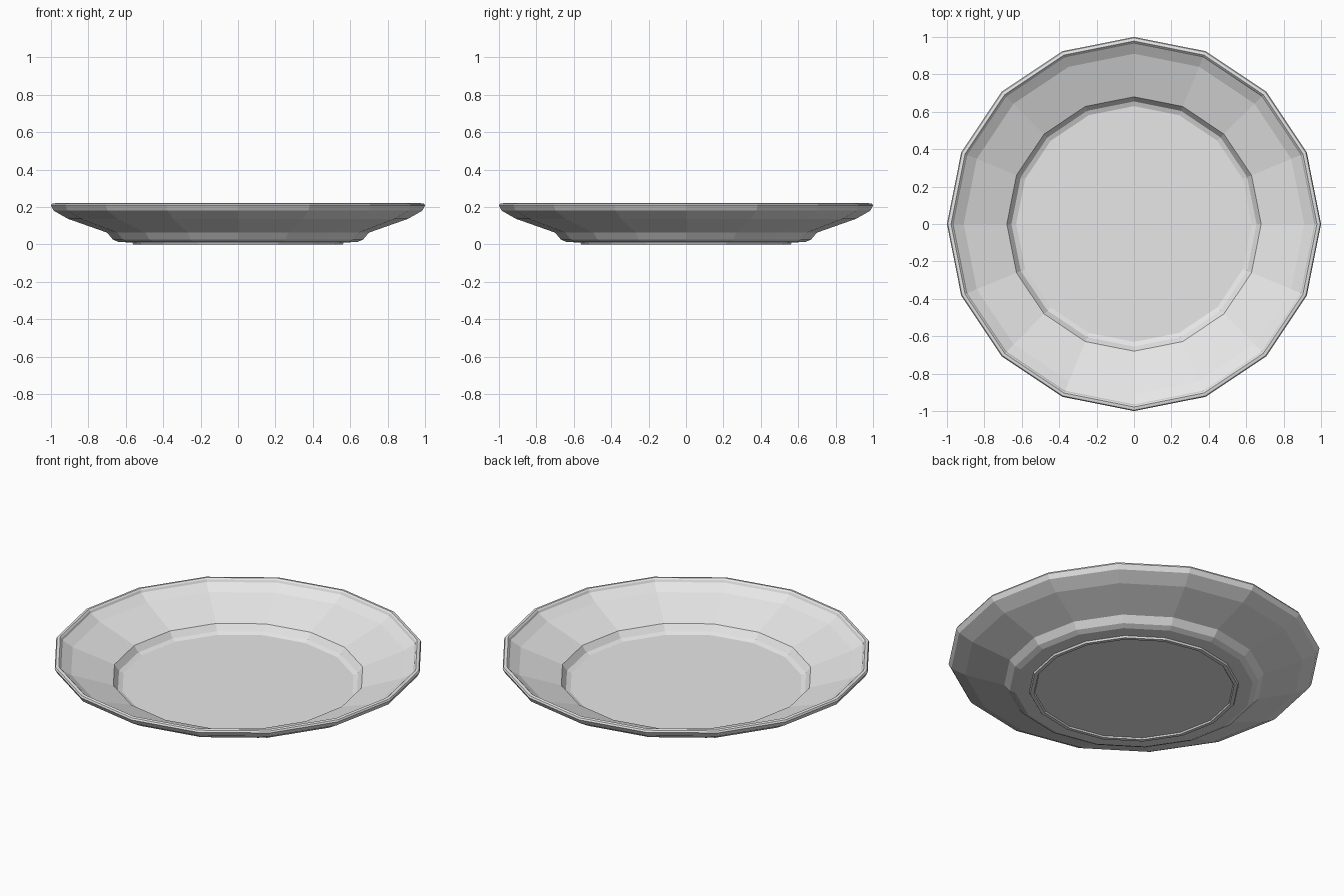
import bpy, bmesh, math

SIDES = 16

cube = bpy.data.objects.get("Cube")
if cube:
    bpy.data.objects.remove(cube, do_unlink=True)

grey = bpy.data.materials.new("light grey ceramic")
grey.use_nodes = True
grey.diffuse_color = (0.8, 0.8, 0.8, 1)
grey.node_tree.nodes["Principled BSDF"].inputs["Base Color"].default_value = (0.8, 0.8, 0.8, 1)


def lathe(name, profile, material):
    """Spin a (radius, height) profile into a closed faceted solid."""
    bm = bmesh.new()
    rings = []
    for r, z in profile:
        rings.append([bm.verts.new((r * math.cos(math.tau * i / SIDES),
                                    r * math.sin(math.tau * i / SIDES), z))
                      for i in range(SIDES)])
    for low, high in zip(rings, rings[1:]):
        for i in range(SIDES):
            j = (i + 1) % SIDES
            bm.faces.new((low[i], low[j], high[j], high[i]))
    bm.faces.new(rings[0][::-1])
    bm.faces.new(rings[-1])
    bmesh.ops.recalc_face_normals(bm, faces=bm.faces)
    mesh = bpy.data.meshes.new(name)
    bm.to_mesh(mesh)
    bm.free()
    mesh.materials.append(material)
    obj = bpy.data.objects.new(name, mesh)
    bpy.context.collection.objects.link(obj)
    return obj


# underside and foot, from the recessed base outwards
underside = [(0.535, 0.008), (0.54, 0.0), (0.56, 0.0), (0.565, 0.01),
             (0.64, 0.013), (0.67, 0.027), (0.70, 0.063), (0.91, 0.137)]
# rolled rim
rim = [(0.985, 0.18), (1.0, 0.207), (0.995, 0.217), (0.978, 0.22), (0.97, 0.212)]
# bowl side, step and flat floor
bowl = [(0.965, 0.2), (0.91, 0.165), (0.68, 0.085), (0.655, 0.05), (0.63, 0.04)]

lathe("plate", underside + rim + bowl, grey)
